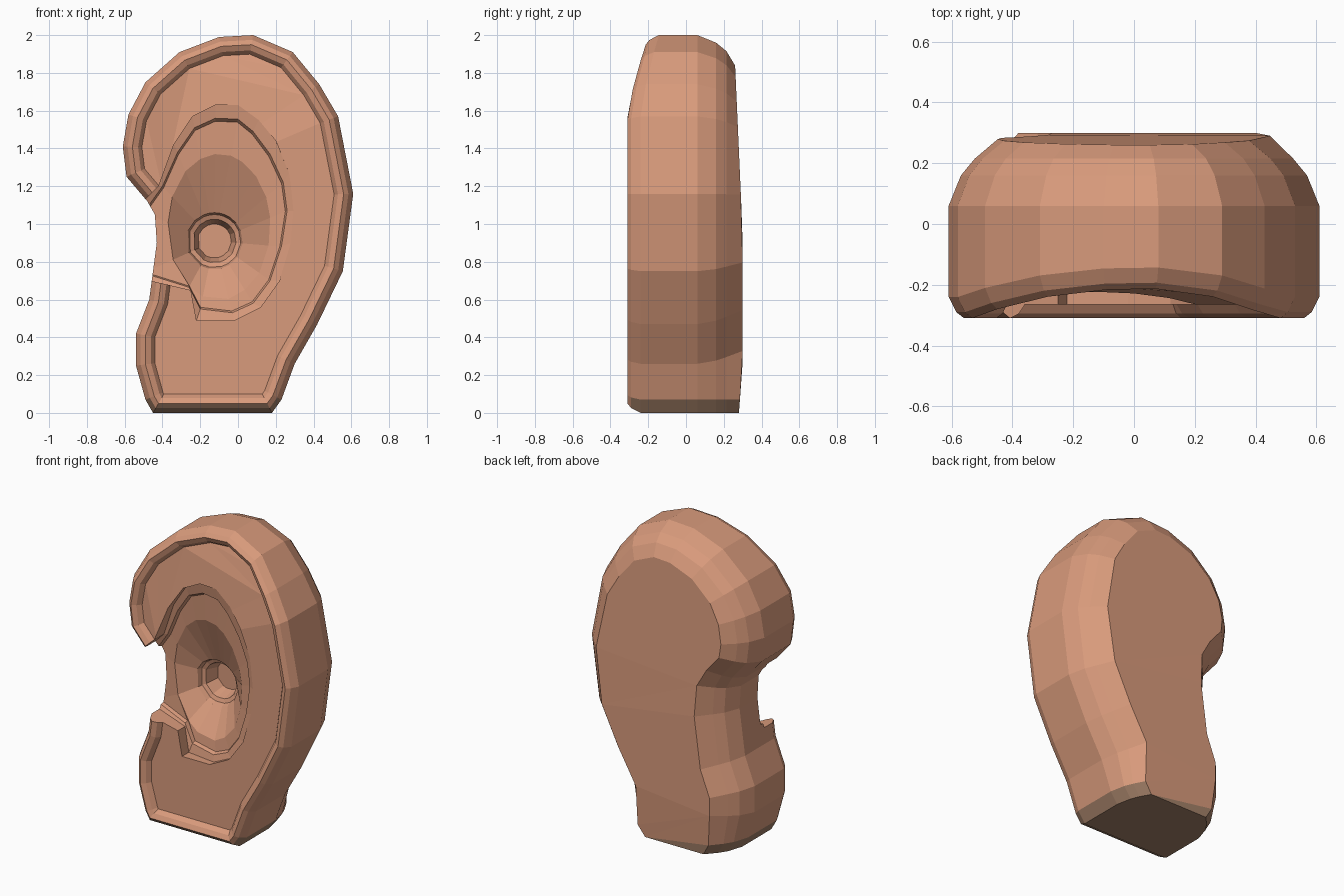
import bpy, bmesh, math
from mathutils import Vector

if "Cube" in bpy.data.objects:
    bpy.data.objects.remove(bpy.data.objects["Cube"])


def material(name, rgb):
    m = bpy.data.materials.new(name)
    m.diffuse_color = (*rgb, 1)
    m.use_nodes = True
    m.node_tree.nodes["Principled BSDF"].inputs["Base Color"].default_value = m.diffuse_color
    return m


skin = material("skin", (0.69, 0.325, 0.2))
cut_base = material("dull brown", (0.37, 0.22, 0.14))


def loft(name, rings, mats):
    """Closed solid through rings of equal point count."""
    bm = bmesh.new()
    loops = [[bm.verts.new(p) for p in r] for r in rings]
    n = len(loops[0])
    for a, b in zip(loops, loops[1:]):
        for i in range(n):
            j = (i + 1) % n
            bm.faces.new((a[i], a[j], b[j], b[i]))
    caps = [bm.faces.new(loops[0][::-1]), bm.faces.new(loops[-1])]
    bm.normal_update()
    bmesh.ops.triangulate(bm, faces=caps)
    bmesh.ops.recalc_face_normals(bm, faces=bm.faces[:])
    if bm.calc_volume(signed=True) < 0:
        bmesh.ops.reverse_faces(bm, faces=bm.faces[:])
    me = bpy.data.meshes.new(name)
    bm.to_mesh(me)
    bm.free()
    for m in mats:
        me.materials.append(m)
    ob = bpy.data.objects.new(name, me)
    bpy.context.collection.objects.link(ob)
    return ob


# Ear outline in x, z, counter-clockwise from the bottom
outline = [(-.45, 0), (.18, 0), (.23, .07), (.30, .26), (.42, .47), (.555, .75),
           (.61, 1.16), (.53, 1.57), (.43, 1.74), (.29, 1.91), (.08, 2.0),
           (-.10, 1.99), (-.31, 1.91), (-.49, 1.75), (-.58, 1.58), (-.61, 1.41),
           (-.59, 1.25), (-.48, 1.12), (-.44, 1.05), (-.43, .90), (-.47, .60),
           (-.54, .42), (-.54, .25), (-.49, .07)]


def inset(d, keep_base=False):
    pts = [Vector(p) for p in outline]
    out = []
    for i, p in enumerate(pts):
        e1 = (p - pts[i - 1]).normalized()
        e2 = (pts[(i + 1) % len(pts)] - p).normalized()
        n1, n2 = Vector((-e1.y, e1.x)), Vector((-e2.y, e2.x))
        q = p + (n1 + n2) * d / (1 + n1.dot(n2))
        if keep_base and p.y < 0.1:
            q = Vector((p.x + (d * .8 if p.x < 0 else -d * .5), p.y))
        out.append(q)
    return out


def front(z):
    return -0.31 + 0.085 * max(0, (z - 1.58) / 0.38) ** 1.3


def back(z):
    return min(0.26 + 0.04 * min(1, (1.84 - z) / 0.9), 0.28 + 0.08 * z)


# Ear body: rolled back, bevelled rim, slightly sunken front
rings = []
for d, dy in ((.10, .045), (.08, .015), (.05, 0), (.025, .02), (0, .07)):
    rings.append([(q.x, front(p[1]) + dy, q.y) for q, p in zip(inset(d), outline)])
for d, y in ((0, .06), (.04, .16), (.085, .215)):
    rings.append([(q.x, y, q.y) for q in inset(d, True)])
rings.append([(q.x, back(q.y), q.y) for q in inset(.16, True)])
ear = loft("ear", rings, [skin, cut_base])

# Flat underside and its bevels take the dull colour
for f in ear.data.polygons:
    if f.center.z < 0.06 and f.normal.y > -0.95:
        f.material_index = 1

# Bowl cutter: opening, tilted ledge, oval slope and ear canal
opening = [(-.55, .72), (-.25, .65), (-.22, .49), (-.02, .49), (.12, .56), (.22, .70),
           (.28, .90), (.30, 1.07), (.27, 1.27), (.20, 1.44), (.11, 1.55), (0, 1.63),
           (-.12, 1.63), (-.24, 1.57), (-.34, 1.42), (-.42, 1.20), (-.55, 1.07)]
ledge = [(-.50, .74), (-.26, .665), (-.20, .55), (-.03, .53), (.08, .58), (.17, .70),
         (.23, .88), (.26, 1.07), (.24, 1.22), (.17, 1.37), (.08, 1.49), (0, 1.555),
         (-.12, 1.56), (-.23, 1.51), (-.32, 1.38), (-.40, 1.20), (-.50, 1.06)]
hole = Vector((-.125, .91))


def tilt(pts, dy):
    return [(x, -.2 - .14 * (x + .1) + dy, z) for x, z in pts]


def shrink(f):
    return [hole + (Vector(p) - hole) * f for p in ledge]


def circle(r):
    return [hole + (Vector(p) - hole).normalized() * r for p in ledge]


def oval():
    """Ledge directions pushed onto the bowl's oval edge."""
    c, a, b = Vector((-.1, .985)), .27, .385
    out = []
    for p in ledge:
        u = (Vector(p) - hole).normalized()
        t = 0
        while ((hole.x + u.x * t - c.x) / a) ** 2 + ((hole.y + u.y * t - c.y) / b) ** 2 < 1:
            t += .004
        out.append(hole + u * t)
    return out


def flat(pts, y):
    return [(p[0], y, p[1]) for p in pts]


cutter = loft("bowl_cutter", [
    flat(opening, -.5), tilt(opening, -.012), tilt(ledge, 0), tilt(shrink(.975), .025),
    tilt(oval(), .035), flat(circle(.15), -.04), flat(circle(.14), -.01),
    flat(circle(.115), .0), flat(circle(.09), .09)], [skin])
cutter.hide_render = True

# Cut the bowl, taking the first solver that returns a proper mesh
mod = ear.modifiers.new("bowl", "BOOLEAN")
mod.operation = "DIFFERENCE"
mod.object = cutter
result = None
for solver in ("EXACT", "MANIFOLD", "FLOAT"):
    mod.solver = solver
    bpy.context.view_layer.update()
    graph = bpy.context.evaluated_depsgraph_get()
    result = bpy.data.meshes.new_from_object(ear.evaluated_get(graph))
    if len(result.polygons) > 150:
        break
ear.modifiers.clear()
if len(result.polygons) > 150:
    ear.data = result
bpy.data.objects.remove(cutter)
